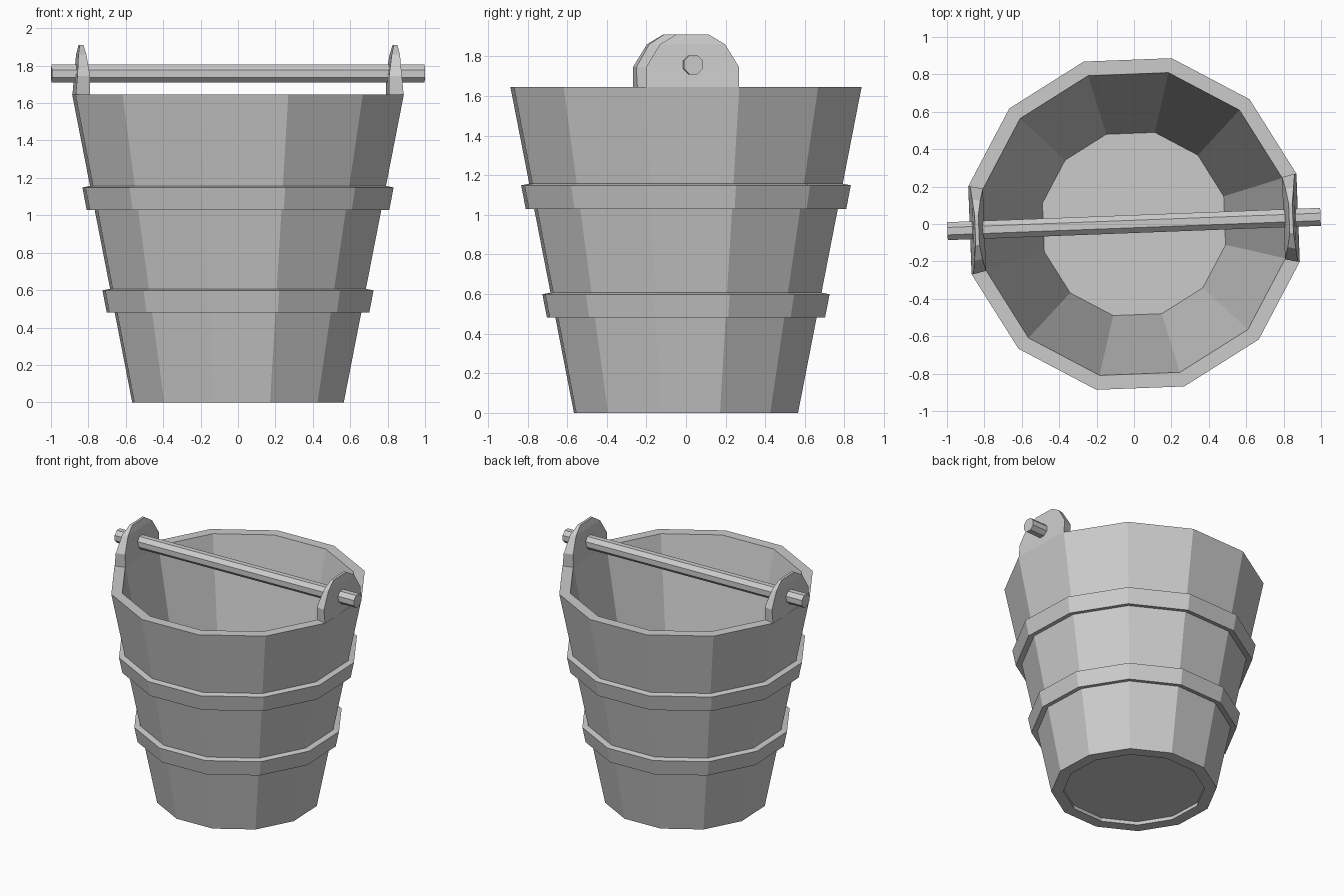
import bpy, bmesh, math

cube = bpy.data.objects.get("Cube")
if cube:
    bpy.data.objects.remove(cube, do_unlink=True)

SIDES = 12
TURN = math.radians(2.2)

grey = bpy.data.materials.new("plain_grey")
grey.use_nodes = True
colour = (0.6, 0.6, 0.6, 1)
grey.diffuse_color = colour
grey.node_tree.nodes["Principled BSDF"].inputs["Base Color"].default_value = colour


def finish(bm, name):
    bmesh.ops.recalc_face_normals(bm, faces=bm.faces)
    mesh = bpy.data.meshes.new(name)
    bm.to_mesh(mesh)
    bm.free()
    mesh.materials.append(grey)
    obj = bpy.data.objects.new(name, mesh)
    obj.rotation_euler.z = TURN
    bpy.context.collection.objects.link(obj)
    return obj


def ring(bm, radius, z):
    angles = [math.tau * (i + 0.5) / SIDES for i in range(SIDES)]
    return [bm.verts.new((radius * math.cos(a), radius * math.sin(a), z)) for a in angles]


def bridge(bm, a, b):
    n = len(a)
    for i in range(n):
        j = (i + 1) % n
        bm.faces.new((a[i], a[j], b[j], b[i]))


def lathe(name, profile):
    """Closed (radius, z) profile swept round the bucket axis."""
    bm = bmesh.new()
    rings = [ring(bm, r, z) for r, z in profile]
    for k, loop in enumerate(rings):
        bridge(bm, loop, rings[(k + 1) % len(rings)])
    return finish(bm, name)


def wall_radius(z):
    return 0.58 + 0.2 * z


# Tapered wall, open at both ends
RIM = 1.645
lathe("bucket_wall", [(0.58, 0), (wall_radius(RIM), RIM), (0.83, RIM), (0.495, 0)])

# Floor, set slightly up inside the wall
bm = bmesh.new()
low, high = ring(bm, 0.5, 0.03), ring(bm, 0.502, 0.04)
bridge(bm, low, high)
bm.faces.new(low)
bm.faces.new(high)
finish(bm, "bucket_floor")

# Two hoops, square to the sloping wall
for name, bottom, top in (("lower_hoop", 0.49, 0.607), ("upper_hoop", 1.037, 1.157)):
    lathe(name, [(wall_radius(z) + out, z - 0.2 * out)
                 for z, out in ((bottom, -0.02), (bottom, 0.042), (top, 0.042), (top, -0.02))])

# Ears: rounded plates that grow from the rim and thin towards the top
# (height, inner half width, outer half width, inner x, outer x)
EAR = [(RIM, 0.215, 0.235, 0.80, 0.877),
       (1.745, 0.22, 0.235, 0.80, 0.868),
       (1.86, 0.155, 0.165, 0.817, 0.86),
       (1.91, 0.08, 0.082, 0.83, 0.85)]
for name, side in (("left_ear", 1), ("right_ear", -1)):
    bm = bmesh.new()
    rows = [[bm.verts.new((side * x, y, z)) for x, y in
             ((xi, -wi), (xi, wi), (xo, wo), (xo, -wo))] for z, wi, wo, xi, xo in EAR]
    for a, b in zip(rows, rows[1:]):
        bridge(bm, a, b)
    bm.faces.new(rows[0])
    bm.faces.new(rows[-1])
    finish(bm, name)

# Straight eight-sided handle through both ears
bm = bmesh.new()
bmesh.ops.create_cone(bm, cap_ends=True, segments=8, radius1=0.052, radius2=0.052, depth=1.996)
for v in bm.verts:
    x, y, z = v.co
    c, s = math.cos(math.pi / 8), math.sin(math.pi / 8)
    v.co = (z, c * x - s * y, s * x + c * y + 1.757)
finish(bm, "handle_rod")
